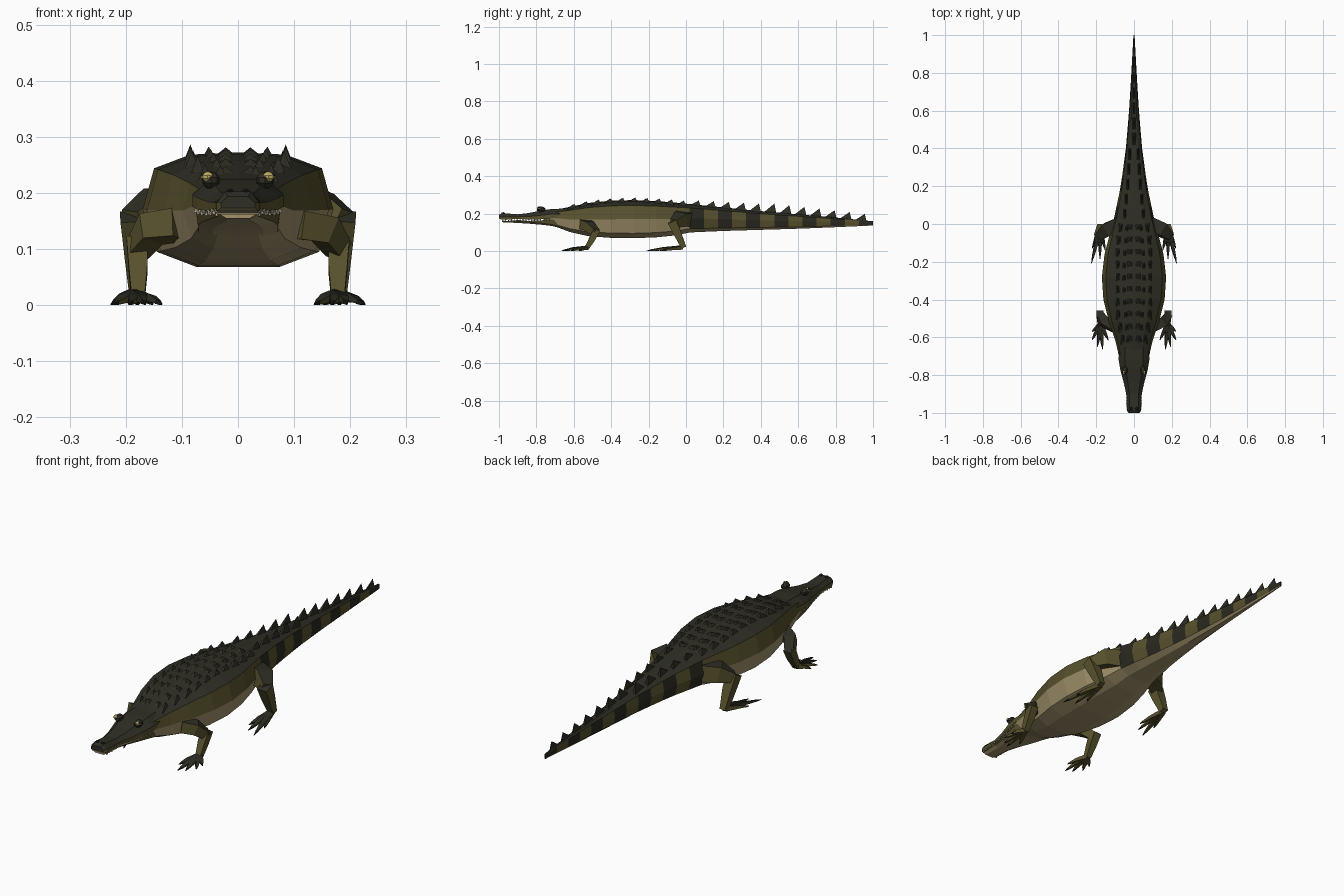
import bpy, bmesh, math
from mathutils import Vector

if "Cube" in bpy.data.objects:
    bpy.data.objects.remove(bpy.data.objects["Cube"])


def material(name, rgb):
    m = bpy.data.materials.new(name)
    m.diffuse_color = (*rgb, 1)
    m.use_nodes = True
    m.node_tree.nodes["Principled BSDF"].inputs["Base Color"].default_value = m.diffuse_color
    return m


DARK = material("dark back hide", (0.028, 0.027, 0.018))
OLIVE = material("olive flank", (0.095, 0.082, 0.026))
TAN = material("tan belly", (0.36, 0.29, 0.15))
BAND = material("dark tail band", (0.022, 0.021, 0.014))
TOOTH = material("ivory teeth", (0.6, 0.55, 0.42))
EYE = material("yellow eye", (0.5, 0.4, 0.12))
BLACK = material("black claw", (0.01, 0.01, 0.008))


def make(name, bm, mats, rule=None):
    bmesh.ops.recalc_face_normals(bm, faces=bm.faces)
    me = bpy.data.meshes.new(name)
    if rule:
        for f in bm.faces:
            f.material_index = rule(f)
    bm.to_mesh(me)
    bm.free()
    ob = bpy.data.objects.new(name, me)
    bpy.context.collection.objects.link(ob)
    for m in mats:
        me.materials.append(m)
    return ob


def loft(bm, rings, paint=None):
    """Skin a list of equal rings, capped at both ends; paint(ring, side) gives the slot."""
    vs = [[bm.verts.new(p) for p in r] for r in rings]
    n = len(vs[0])
    for i in range(len(vs) - 1):
        for j in range(n):
            k = (j + 1) % n
            f = bm.faces.new((vs[i][j], vs[i][k], vs[i + 1][k], vs[i + 1][j]))
            f.material_index = paint(i, j) if paint else 0
    for cap in (vs[0], vs[-1]):
        bm.faces.new(cap)


def limb(bm, pts, radii, sides=4, flat=1.0):
    """Faceted tube through points; flat squashes it vertically."""
    pts = [Vector(p) for p in pts]
    rings = []
    for i, p in enumerate(pts):
        d = (pts[min(i + 1, len(pts) - 1)] - pts[max(i - 1, 0)]).normalized()
        a = d.cross(Vector((0.25, 0.1, 1)) if abs(d.z) < 0.8 else Vector((0, 1, 0))).normalized()
        b = d.cross(a)
        rings.append([p + (a * math.cos(t) + b * math.sin(t) * flat) * radii[i]
                      for t in [math.tau * (k + 0.5) / sides for k in range(sides)]])
    loft(bm, rings)


# Half width, top and bottom of trunk and tail along y
BODY = [(-0.76, 0.066, 0.222, 0.152), (-0.70, 0.080, 0.227, 0.138), (-0.62, 0.098, 0.243, 0.108),
        (-0.52, 0.132, 0.264, 0.086), (-0.40, 0.162, 0.276, 0.077), (-0.28, 0.170, 0.279, 0.075),
        (-0.16, 0.156, 0.274, 0.080), (-0.06, 0.130, 0.266, 0.090), (0.02, 0.108, 0.258, 0.106),
        (0.20, 0.070, 0.240, 0.114), (0.40, 0.043, 0.220, 0.120), (0.60, 0.026, 0.203, 0.126),
        (0.80, 0.014, 0.186, 0.134), (1.0, 0.003, 0.166, 0.143)]


def at(y):
    for a, b in zip(BODY, BODY[1:]):
        if y <= b[0] + 1e-6:
            t = (y - a[0]) / (b[0] - a[0])
            return [u + (v - u) * t for u, v in zip(a[1:], b[1:])]
    return BODY[-1][1:]


# Trunk and banded tail in one skin
HALF = [(0.0, 1.0), (0.5, 0.98), (0.88, 0.86), (1.0, 0.5), (0.85, 0.13), (0.44, 0.0)]
SECTION = HALF + [(-x, z) for x, z in HALF[:0:-1]]
STEP = 0.98 / 13
ys = [s[0] for s in BODY[:9]] + [0.02 + STEP * i for i in range(1, 14)]
rings = []
for y in ys:
    w, top, bot = at(y)
    rings.append([(x * w, y, bot + z * (top - bot)) for x, z in SECTION])


def hide(i, j):
    side = min(j, 10 - j)          # 0 along the spine, 5 under the belly
    if side < 2:
        return 0
    if i < 8:
        return 1 if side == 2 else 2
    return 2 if side > 3 else (3 if i % 2 == 0 else 1)


bm = bmesh.new()
loft(bm, rings, hide)
make("body_and_tail", bm, [DARK, OLIVE, TAN, BAND])


# Upper head and snout: y, half width, top, lip height
HEAD = [(-1.0, 0.030, 0.200, 0.180), (-0.985, 0.038, 0.209, 0.174), (-0.95, 0.039, 0.207, 0.175),
        (-0.90, 0.041, 0.203, 0.179), (-0.84, 0.054, 0.210, 0.175), (-0.77, 0.073, 0.224, 0.177),
        (-0.72, 0.081, 0.231, 0.182), (-0.65, 0.080, 0.234, 0.185)]
bm = bmesh.new()
loft(bm, [[(-w, y, l), (-w, y, l + 0.45 * (t - l)), (-0.6 * w, y, t), (0.6 * w, y, t),
           (w, y, l + 0.45 * (t - l)), (w, y, l)] for y, w, t, l in HEAD],
     lambda i, j: 1 if j in (0, 4) else (2 if j == 5 else 0))
make("upper_head", bm, [DARK, OLIVE, TAN])

# Lower jaw
bm = bmesh.new()
loft(bm, [[(-0.93 * w, y, l - 0.007), (0.93 * w, y, l - 0.007), (0.88 * w, y, b + 0.008),
           (0.55 * w, y, b), (-0.55 * w, y, b), (-0.88 * w, y, b + 0.008)]
          for (y, w, t, l), b in zip(HEAD, (0.165, 0.161, 0.159, 0.157, 0.153, 0.147, 0.141, 0.125))
          if y > -0.995], lambda i, j: 1 if j in (1, 5) else 0)
make("lower_jaw", bm, [TAN, OLIVE])


def spike(bm, x, y0, y1, w, z, h, lean=0.85, sink=0.012):
    """Ridge scale with its peak leaning to the rear."""
    base = [bm.verts.new(p) for p in ((x - w, y0, z - sink), (x + w, y0, z - sink),
                                      (x + w, y1, z - sink), (x - w, y1, z - sink))]
    tip = bm.verts.new((x, y0 + (y1 - y0) * lean, z + h))
    bm.faces.new(base)
    for k in range(4):
        bm.faces.new((base[k], base[(k + 1) % 4], tip))


# Teeth along both lips
bm = bmesh.new()
for s in (-1, 1):
    for i in range(17):
        y = -0.98 + 0.0155 * i
        for a, b in zip(HEAD, HEAD[1:]):
            if a[0] <= y <= b[0]:
                t = (y - a[0]) / (b[0] - a[0])
                w, l = a[1] + (b[1] - a[1]) * t, a[3] + (b[3] - a[3]) * t
        d = 0.011 if i % 2 else -0.010     # alternate down and up
        z = l + 0.001 if i % 2 else l - 0.009
        v = [bm.verts.new(p) for p in ((s * w * 0.93, y - 0.005, z), (s * w * 0.93, y + 0.005, z),
                                       (s * (w * 0.93 + 0.005), y, z), (s * (w * 0.93 + 0.003), y, z - d))]
        for f in ((0, 1, 2), (0, 1, 3), (1, 2, 3), (2, 0, 3)):
            bm.faces.new([v[k] for k in f])
make("teeth", bm, [TOOTH])


def ball(bm, loc, r, scale, seg=8):
    vs = bmesh.ops.create_uvsphere(bm, u_segments=seg, v_segments=5, radius=r)["verts"]
    for v in vs:
        v.co = Vector([c * k for c, k in zip(v.co, scale)]) + Vector(loc)


# Brow bumps, eyes, nostrils
brow, eye, nose = bmesh.new(), bmesh.new(), bmesh.new()
for s in (-1, 1):
    ball(brow, (s * 0.048, -0.775, 0.229), 0.019, (0.85, 1.25, 0.85))
    ball(eye, (s * 0.054, -0.786, 0.235), 0.011, (1.15, 1.1, 0.9))
    ball(nose, (s * 0.014, -0.978, 0.208), 0.009, (0.9, 1.1, 0.7), 6)
make("brows", brow, [DARK])
make("eyes", eye, [EYE, BLACK], lambda f: 1 if abs(f.calc_center_median().y + 0.786) < 0.004 else 0)
make("nostrils", nose, [BLACK])

# Back scales: rows of keeled scutes
bm = bmesh.new()
for i in range(10):
    y = -0.64 + 0.065 * i
    w, top, bot = at(y + 0.03)
    for s in (-1, 1):
        spike(bm, s * min(0.085, 0.58 * w), y, y + 0.058, 0.012, top - 0.005, 0.019, 0.75)
        spike(bm, s * 0.022, y + 0.01, y + 0.055, 0.021, top - 0.002, 0.011, 0.7, 0.006)
        spike(bm, s * 0.31 * w, y, y + 0.05, 0.013, top - 0.002, 0.012, 0.7)
make("back_scutes", bm, [DARK])

# Tail crest: paired rows that merge into one tall row
bm = bmesh.new()
for i in range(12):
    y = 0.0 + 0.0805 * i
    w, top, bot = at(y + 0.04)
    if i < 5:
        for s in (-1, 1):
            spike(bm, s * 0.47 * w, y, y + 0.08, 0.008, top - 0.003, 0.024 + 0.004 * i)
    else:
        spike(bm, 0, y, y + 0.082, max(0.003, 0.3 * w), top - 0.002, 0.046 - 0.002 * (i - 5))
make("tail_crest", bm, [DARK])


def foot(bm, claws, s, ankle, toes):
    """Flat palm with splayed toes, each ending in a claw."""
    a = Vector(ankle)
    for dx, dy in toes:
        tip = Vector((a.x + s * dx, a.y + dy, 0.008))
        mid = a.lerp(tip, 0.55)
        mid.z = 0.019
        end = a.lerp(tip, 0.84)
        end.z = 0.012
        limb(bm, [a, mid, end], [0.017, 0.012, 0.007], 4, 0.75)
        limb(claws, [end, tip], [0.006, 0.0015], 4)


front, hind = bmesh.new(), bmesh.new()
toes, claws = bmesh.new(), bmesh.new()
for s in (-1, 1):
    # Front leg: shoulder, elbow, wrist
    limb(front, [(s * 0.105, -0.545, 0.150), (s * 0.155, -0.52, 0.142), (s * 0.180, -0.482, 0.105)],
         [0.036, 0.035, 0.026])
    limb(front, [(s * 0.180, -0.475, 0.122), (s * 0.178, -0.50, 0.075), (s * 0.178, -0.53, 0.022)],
         [0.026, 0.024, 0.017])
    foot(toes, claws, s, (s * 0.178, -0.53, 0.024),
         [(-0.042, -0.085), (-0.012, -0.135), (0.016, -0.12), (0.045, -0.085), (0.045, -0.04)])
    # Hind leg: hip, knee, ankle
    limb(hind, [(s * 0.085, -0.005, 0.180), (s * 0.145, -0.03, 0.178), (s * 0.188, -0.066, 0.155)],
         [0.052, 0.050, 0.030])
    limb(hind, [(s * 0.186, -0.075, 0.165), (s * 0.182, -0.045, 0.10), (s * 0.180, -0.012, 0.025)],
         [0.034, 0.029, 0.019])
    foot(toes, claws, s, (s * 0.180, -0.02, 0.026),
         [(-0.028, -0.12), (0.0, -0.165), (0.046, -0.19), (0.042, -0.11)])


def leg_rule(f):
    return 1 if f.normal.z > 0.45 and f.calc_center_median().z > 0.12 else 0


make("front_legs", front, [OLIVE, DARK], leg_rule)
make("hind_legs", hind, [OLIVE, DARK], leg_rule)
make("feet", toes, [OLIVE, DARK], lambda f: 1 if f.normal.z > 0.2 else 0)
make("claws", claws, [BLACK])

# Rest the feet on z = 0
low = min(v.co.z for o in bpy.data.objects for v in o.data.vertices)
for o in bpy.data.objects:
    for v in o.data.vertices:
        v.co.z -= low
